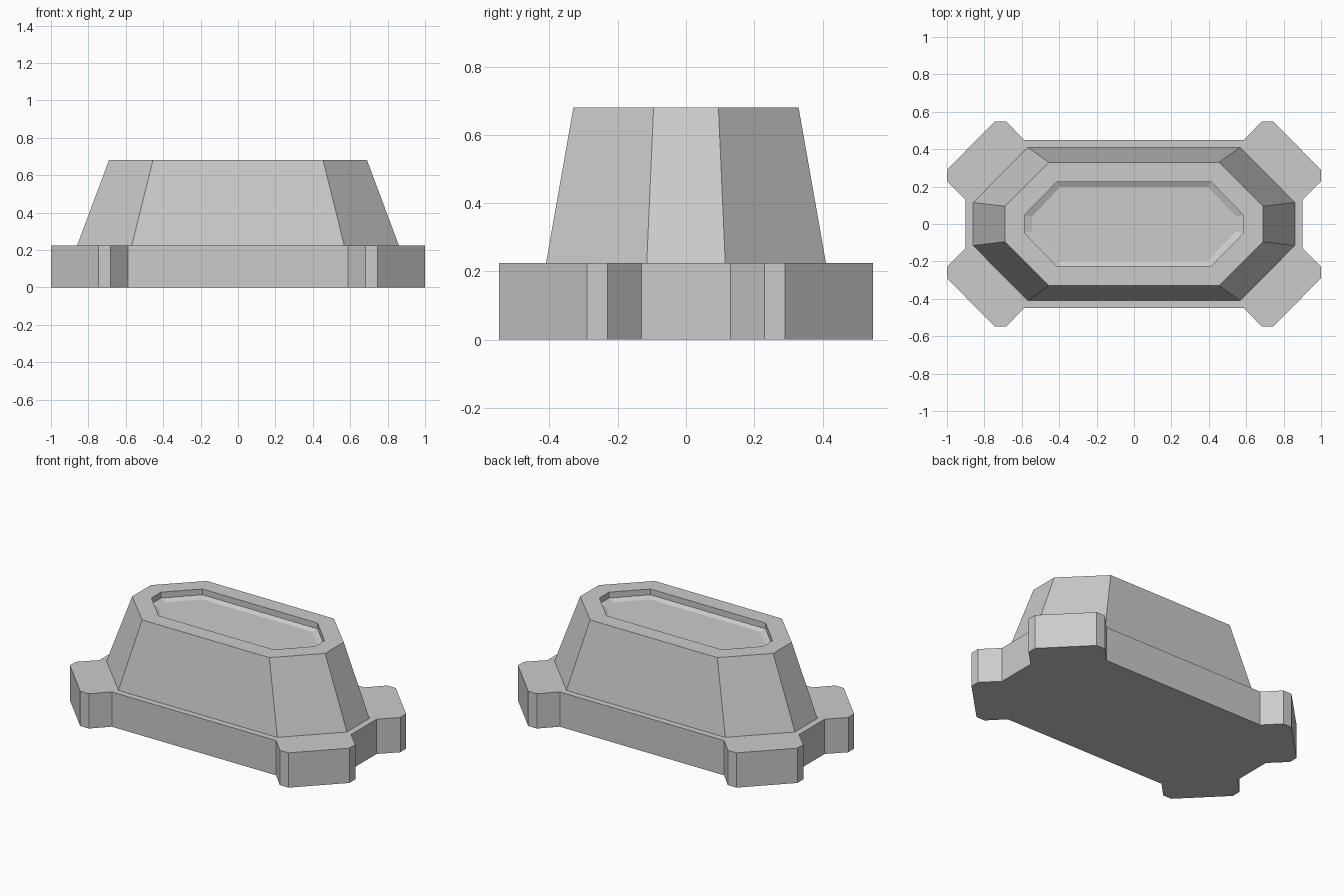
import bpy
import bmesh

old = bpy.data.objects.get("Cube")
if old:
    bpy.data.objects.remove(old, do_unlink=True)

grey = bpy.data.materials.new("light grey")
grey.use_nodes = True
colour = (0.6, 0.6, 0.6, 1)
grey.diffuse_color = colour
grey.node_tree.nodes["Principled BSDF"].inputs["Base Color"].default_value = colour


def outline(quarter):
    """Mirror the +x +y quarter into a full counter-clockwise outline."""
    half = quarter + [(-x, y) for x, y in reversed(quarter)]
    return half + [(-x, -y) for x, y in half]


def loft(name, sections):
    """Skin a stack of (quarter outline, height) sections and cap both ends."""
    bm = bmesh.new()
    rings = [[bm.verts.new((x, y, z)) for x, y in outline(quarter)]
             for quarter, z in sections]
    for low, high in zip(rings, rings[1:]):
        for i in range(len(low)):
            j = (i + 1) % len(low)
            bm.faces.new((low[i], low[j], high[j], high[i]))
    bm.faces.new(list(reversed(rings[0])))
    bm.faces.new(rings[-1])
    bmesh.ops.recalc_face_normals(bm, faces=bm.faces)
    mesh = bpy.data.meshes.new(name)
    bm.to_mesh(mesh)
    bm.free()
    mesh.materials.append(grey)
    obj = bpy.data.objects.new(name, mesh)
    bpy.context.collection.objects.link(obj)
    return obj


base_z, top_z = 0.225, 0.68

# Flat base with four chamfered diagonal feet
foot = [(0.90, 0.13), (1.0, 0.23), (1.0, 0.29),
        (0.745, 0.548), (0.683, 0.548), (0.588, 0.45)]
loft("base", [(foot, 0), (foot, base_z)])

# Tapered body, flat rim, upright recess wall, gentle slope and recess floor
rim = [(0.585, 0.048), (0.412, 0.225)]
loft("body", [
    ([(0.86, 0.115), (0.568, 0.41)], base_z),
    ([(0.69, 0.095), (0.455, 0.33)], top_z),
    (rim, top_z),
    (rim, top_z - 0.038),
    ([(0.545, 0.04), (0.395, 0.198)], top_z - 0.052),
])
